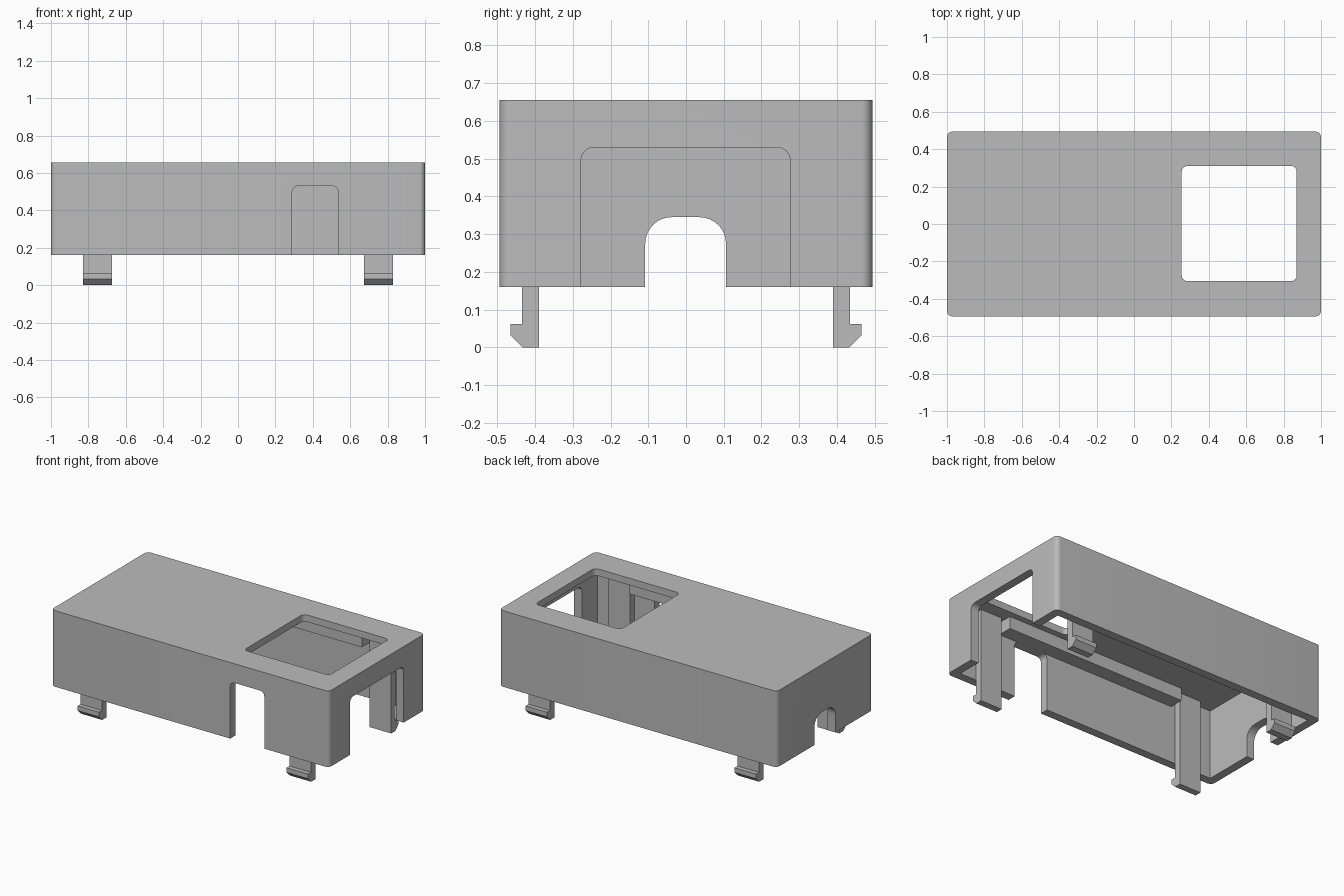
import bpy
import bmesh
from math import cos, sin, pi
from mathutils import Vector

if "Cube" in bpy.data.objects:
    bpy.data.objects.remove(bpy.data.objects["Cube"])

grey = bpy.data.materials.new("matte_grey")
grey.use_nodes = True
COLOUR = (0.5, 0.5, 0.5, 1)
grey.diffuse_color = COLOUR
grey.node_tree.nodes["Principled BSDF"].inputs["Base Color"].default_value = COLOUR

LENGTH, DEPTH = 1.0, 0.494       # half sizes of the shell
BASE, TOP = 0.16, 0.655
WALL, ROOF = 0.055, 0.045
CEILING = TOP - ROOF


def rounded_rect(u0, u1, v0, v1, r, steps=8):
    """Outline of a rectangle with rounded corners."""
    corners = [(u1 - r, v1 - r), (u0 + r, v1 - r), (u0 + r, v0 + r), (u1 - r, v0 + r)]
    pts = []
    for k, (u, v) in enumerate(corners):
        for i in range(steps + 1):
            a = pi / 2 * (k + i / steps)
            pts.append((u + r * cos(a), v + r * sin(a)))
    return pts


def prism(name, outline, axis, start, end):
    """Extrude a flat outline along the x, y or z axis."""
    place = {
        "x": lambda u, v, w: (w, u, v),
        "y": lambda u, v, w: (u, w, v),
        "z": lambda u, v, w: (u, v, w),
    }[axis]
    bm = bmesh.new()
    face = bm.faces.new([bm.verts.new(place(u, v, start)) for u, v in outline])
    extruded = bmesh.ops.extrude_face_region(bm, geom=[face])
    moved = [g for g in extruded["geom"] if isinstance(g, bmesh.types.BMVert)]
    bmesh.ops.translate(bm, verts=moved, vec=Vector(place(0, 0, end - start)))
    bmesh.ops.recalc_face_normals(bm, faces=bm.faces)
    mesh = bpy.data.meshes.new(name)
    bm.to_mesh(mesh)
    bm.free()
    mesh.materials.append(grey)
    obj = bpy.data.objects.new(name, mesh)
    bpy.context.collection.objects.link(obj)
    return obj


def rect(u0, u1, v0, v1):
    return [(u0, v0), (u1, v0), (u1, v1), (u0, v1)]


# Outer shell
shell = prism("shell", rounded_rect(-LENGTH, LENGTH, -DEPTH, DEPTH, 0.03), "z", BASE, TOP)

# Hollow, top window and cable openings
cutters = [
    prism("hollow_cutter",
          rect(WALL - LENGTH, LENGTH - WALL, WALL - DEPTH, DEPTH - WALL), "z", 0, CEILING),
    prism("window_cutter", rounded_rect(0.255, 0.87, -0.305, 0.31, 0.03), "z", 0.5, 0.8),
    prism("wide_end_cutter", rounded_rect(-0.278, 0.276, 0, 0.53, 0.035), "x", 0.8, 1.2),
    prism("small_end_cutter", rounded_rect(-0.108, 0.106, 0, 0.345, 0.07), "x", -1.2, -0.8),
    prism("front_cutter", rounded_rect(0.29, 0.535, 0, 0.53, 0.03), "y", -0.6, -0.4),
]
bpy.context.view_layer.objects.active = shell
for cutter in cutters:
    mod = shell.modifiers.new(cutter.name, "BOOLEAN")
    mod.operation = "DIFFERENCE"
    mod.solver = "EXACT"
    mod.object = cutter
    bpy.ops.object.modifier_apply(modifier=mod.name)
    bpy.data.objects.remove(cutter)

bpy.ops.object.select_all(action="DESELECT")
shell.select_set(True)
bpy.ops.object.shade_smooth_by_angle(angle=pi / 6)

# Snap clips running from the ceiling to hooked feet, and the inner ledges
for side, s in (("front", -1), ("back", 1)):
    hook = [(0.39, 0), (0.433, 0), (0.465, 0.032), (0.465, 0.062),
            (0.435, 0.062), (0.435, CEILING), (0.39, CEILING)]
    hook = [(s * y, z) for y, z in hook]
    for end, x in (("right", -0.83), ("left", 0.675)):
        prism(f"{side}_{end}_clip", hook, "x", x, x + 0.155)
    ledge = rect(s * 0.345, s * (DEPTH - WALL), 0.53, CEILING)
    prism(f"{side}_ledge", ledge, "x", -0.65, 0.65)
